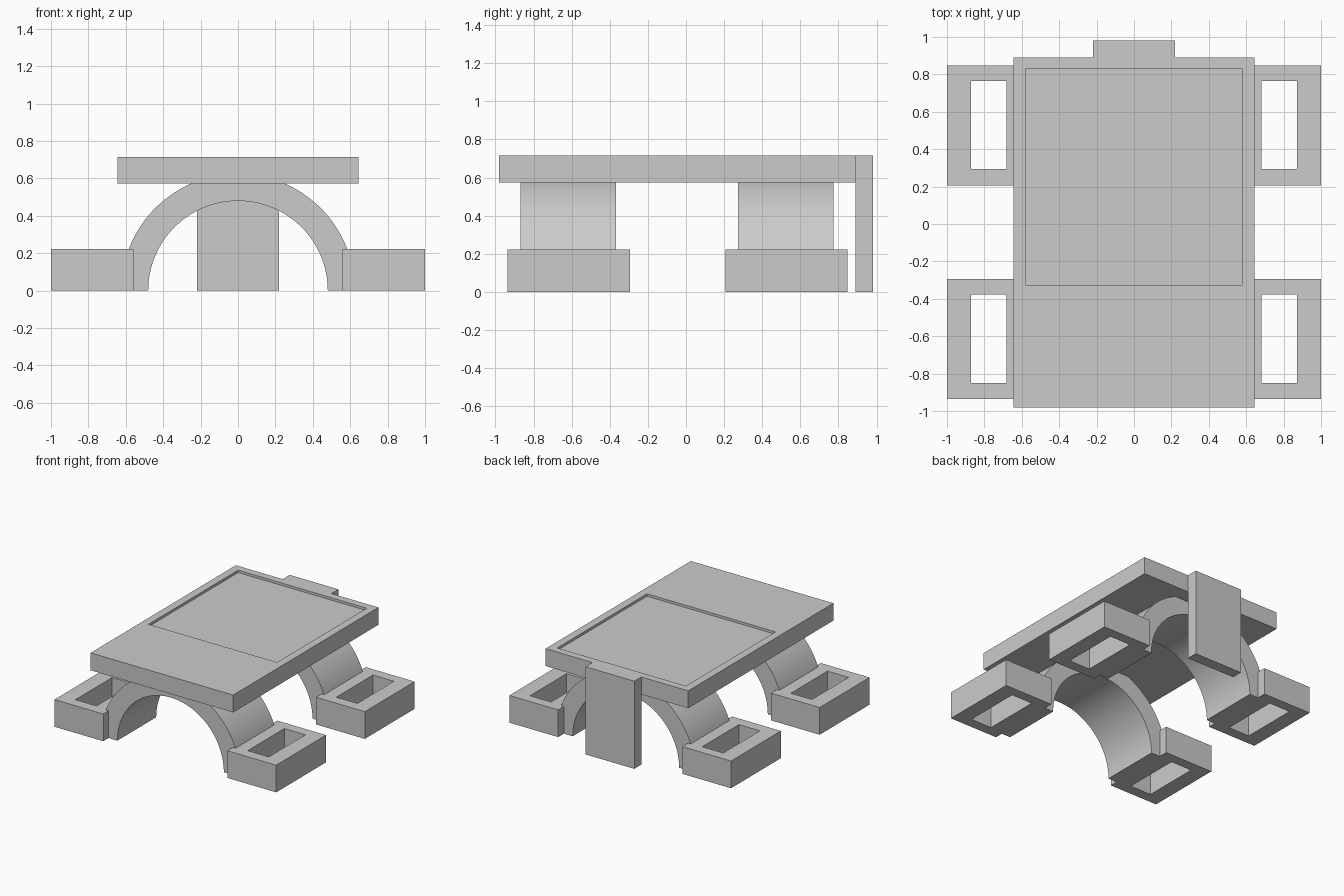
import bpy, bmesh, math

if "Cube" in bpy.data.objects:
    bpy.data.objects.remove(bpy.data.objects["Cube"], do_unlink=True)

grey = bpy.data.materials.new("plain grey")
grey.use_nodes = True
COLOUR = (0.6, 0.6, 0.6, 1)
grey.diffuse_color = COLOUR
grey.node_tree.nodes["Principled BSDF"].inputs["Base Color"].default_value = COLOUR


def finish(name, bm):
    bmesh.ops.recalc_face_normals(bm, faces=bm.faces)
    mesh = bpy.data.meshes.new(name)
    bm.to_mesh(mesh)
    bm.free()
    mesh.materials.append(grey)
    obj = bpy.data.objects.new(name, mesh)
    bpy.context.collection.objects.link(obj)
    return obj


def box(name, x, y, z):
    bm = bmesh.new()
    bmesh.ops.create_cube(bm, size=1)
    for v in bm.verts:
        v.co = [lo + (c + 0.5) * (hi - lo) for c, (lo, hi) in zip(v.co, (x, y, z))]
    return finish(name, bm)


def cut(obj, x, y, z):
    cutter = box(obj.name + "_cutter", x, y, z)
    cutter.hide_render = True
    cutter.hide_set(True)
    cutter.display_type = 'WIRE'
    mod = obj.modifiers.new("cut", 'BOOLEAN')
    mod.operation = 'DIFFERENCE'
    mod.solver = 'EXACT'
    mod.object = cutter
    # Apply the cut, then drop the cutter
    graph = bpy.context.evaluated_depsgraph_get()
    mesh = bpy.data.meshes.new_from_object(obj.evaluated_get(graph))
    obj.modifiers.clear()
    obj.data = mesh
    bpy.data.objects.remove(cutter, do_unlink=True)


def arch(name, inner, outer, y, steps=64):
    bm = bmesh.new()
    angles = [math.pi * i / steps for i in range(steps + 1)]
    rings = []
    for a in angles:
        c, s = math.cos(a), math.sin(a)
        rings.append([bm.verts.new((r * c, d, r * s))
                      for r, d in ((inner, y[0]), (outer, y[0]), (outer, y[1]), (inner, y[1]))])
    for p, q in zip(rings, rings[1:]):
        for k in range(4):
            n = (k + 1) % 4
            bm.faces.new((p[k], p[n], q[n], q[k]))
    bm.faces.new(rings[0])
    bm.faces.new(rings[-1])
    obj = finish(name, bm)
    bpy.ops.object.select_all(action='DESELECT')
    obj.select_set(True)
    bpy.context.view_layer.objects.active = obj
    bpy.ops.object.shade_smooth_by_angle(angle=math.radians(30))


# Deck with a shallow recess, and the upright plate behind it
deck = box("deck", (-0.643, 0.643), (-0.98, 0.89), (0.573, 0.715))
cut(deck, (-0.58, 0.58), (-0.325, 0.83), (0.695, 0.8))
box("back_plate", (-0.22, 0.22), (0.89, 0.98), (0, 0.715))

# Two arches, each standing on a pair of hollow feet
for end, y0 in (("front", -0.936), ("back", 0.206)):
    arch(end + "_arch", 0.48, 0.625, (y0 + 0.068, y0 + 0.568))
    for side, s in (("left", 1), ("right", -1)):
        foot = box(f"{end}_{side}_foot", sorted((s * 0.56, s)), (y0, y0 + 0.642), (0, 0.222))
        cut(foot, sorted((s * 0.682, s * 0.872)), (y0 + 0.087, y0 + 0.559), (-0.1, 0.4))
